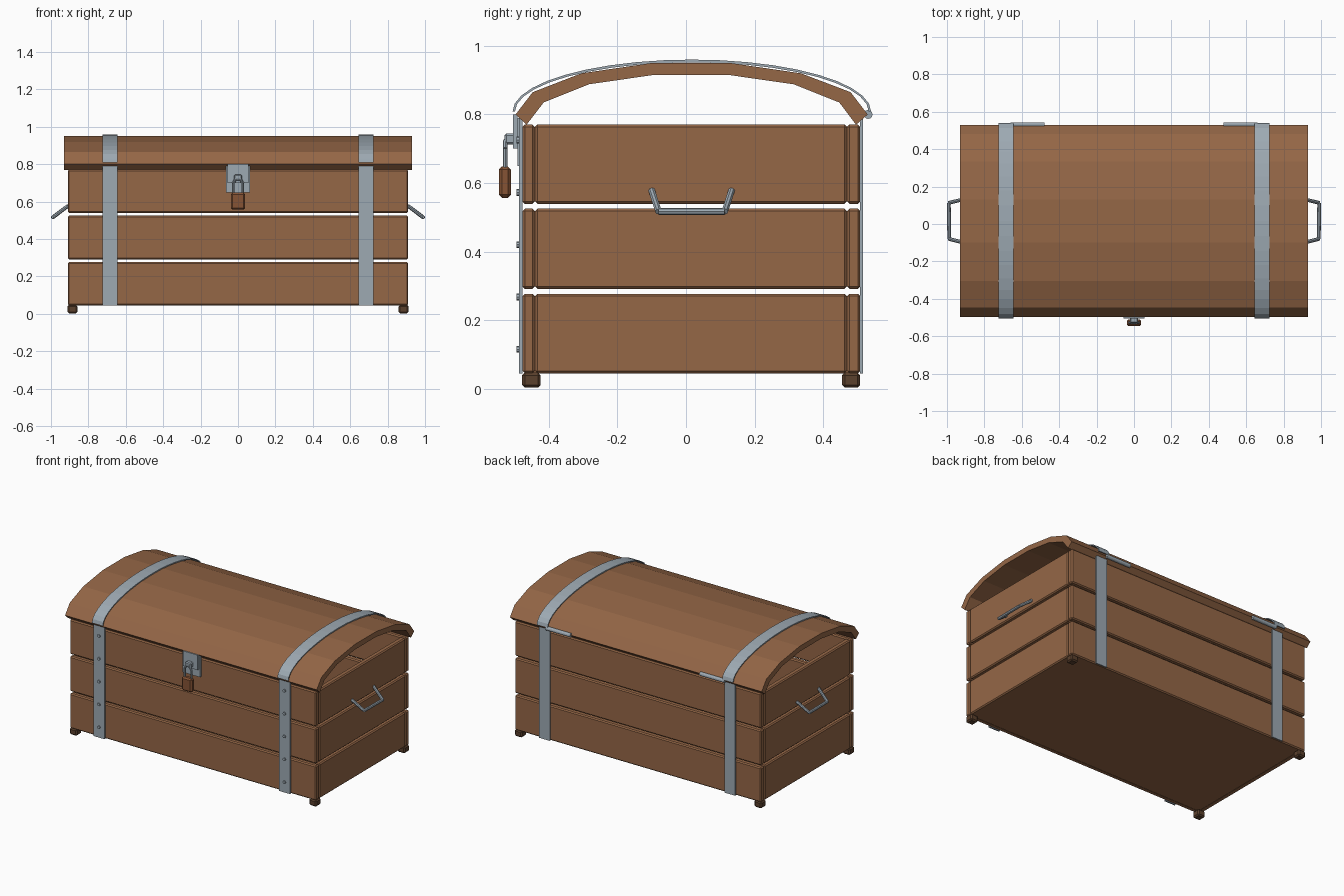
import bpy, bmesh, math
from mathutils import Vector

if "Cube" in bpy.data.objects:
    bpy.data.objects.remove(bpy.data.objects["Cube"])


def material(name, rgb):
    m = bpy.data.materials.new(name)
    m.diffuse_color = (*rgb, 1)
    m.use_nodes = True
    m.node_tree.nodes["Principled BSDF"].inputs["Base Color"].default_value = m.diffuse_color
    return m


WOOD = material("brown wood", (0.30, 0.135, 0.062))
DARK = material("dark wood", (0.105, 0.052, 0.026))
METAL = material("grey metal", (0.34, 0.40, 0.45))
LOCK = material("lock brown", (0.24, 0.088, 0.035))


def finish(name, bm, mat):
    bmesh.ops.recalc_face_normals(bm, faces=bm.faces)
    me = bpy.data.meshes.new(name)
    bm.to_mesh(me)
    bm.free()
    ob = bpy.data.objects.new(name, me)
    ob.data.materials.append(mat)
    bpy.context.collection.objects.link(ob)
    return ob


def box(name, x0, x1, y0, y1, z0, z1, mat, bevel=0.0):
    bm = bmesh.new()
    bmesh.ops.create_cube(bm, size=1)
    for v in bm.verts:
        v.co = ((x0 + x1) / 2 + v.co.x * (x1 - x0),
                (y0 + y1) / 2 + v.co.y * (y1 - y0),
                (z0 + z1) / 2 + v.co.z * (z1 - z0))
    if bevel:
        bmesh.ops.bevel(bm, geom=bm.edges[:], offset=bevel, segments=1, affect='EDGES')
    return finish(name, bm, mat)


def arch(name, outer, inner, x0, x1, mat):
    """Curved sheet between an outer and an inner (y, z) line, extruded along x."""
    bm = bmesh.new()
    rows = [[bm.verts.new((x, *p)) for x, line in ((x0, outer), (x1, outer), (x1, inner), (x0, inner))
             for p in (line[i],)] for i in range(len(outer))]
    for a, b in zip(rows, rows[1:]):
        for k in range(4):
            bm.faces.new((a[k], a[(k + 1) % 4], b[(k + 1) % 4], b[k]))
    bm.faces.new(rows[0])
    bm.faces.new(rows[-1])
    return finish(name, bm, mat)


def rod(name, points, r, mat, sides=8):
    """Straight round rods joined end to end."""
    bm = bmesh.new()
    for a, b in zip(points, points[1:]):
        a, b = Vector(a), Vector(b)
        new = bmesh.ops.create_cone(bm, cap_ends=True, segments=sides, radius1=r, radius2=r,
                                    depth=(b - a).length)["verts"]
        q = (b - a).to_track_quat('Z', 'Y')
        for v in new:
            v.co = q @ v.co + (a + b) / 2
    return finish(name, bm, mat)


# Plank walls with open gaps between the rows
for i, (z0, z1) in enumerate(((0.045, 0.277), (0.291, 0.525), (0.539, 0.771))):
    box(f"front_plank_{i}", -0.91, 0.91, -0.477, -0.441, z0, z1, WOOD, 0.007)
    box(f"back_plank_{i}", -0.91, 0.91, 0.47, 0.508, z0, z1, WOOD, 0.007)
    for s in (-1, 1):
        xs = sorted((s * 0.872, s * 0.91))
        box(f"side_plank_{i}", *xs, -0.44, 0.469, z0, z1, WOOD, 0.007)

# Floor and feet
box("floor", -0.885, 0.885, -0.455, 0.485, 0.046, 0.08, WOOD)
for s in (-1, 1):
    for y0, y1 in ((-0.478, -0.424), (0.455, 0.508)):
        xs = sorted((s * 0.858, s * 0.912))
        box("foot", *xs, y0, y1, 0.003, 0.047, DARK, 0.008)

# Arched lid, open at both ends
outer = [(-0.497, 0.80), (-0.447, 0.865), (-0.305, 0.92), (-0.1, 0.95),
         (0.13, 0.95), (0.335, 0.92), (0.48, 0.865), (0.53, 0.80)]
inner = [(-0.465, 0.77), (-0.415, 0.835), (-0.283, 0.888), (-0.096, 0.915),
         (0.126, 0.915), (0.314, 0.888), (0.447, 0.835), (0.496, 0.77)]
arch("lid", outer, inner, -0.93, 0.93, WOOD)


def strap_line(a, h, n=20):
    return [(0.017 - a * math.cos(math.pi * i / n), 0.808 + h * math.sin(math.pi * i / n))
            for i in range(n + 1)]


# Metal straps, rivets and hinges
for s in (-1, 1):
    x0, x1 = s * 0.685 - 0.04, s * 0.685 + 0.04
    arch("lid_strap", strap_line(0.523, 0.152), strap_line(0.516, 0.144), x0, x1, METAL)
    box("front_strap", x0, x1, -0.487, -0.477, 0.045, 0.80, METAL)
    box("back_strap", x0, x1, 0.508, 0.516, 0.045, 0.79, METAL)
    for k in range(5):
        z = 0.115 + 0.1525 * k
        rod("rivet", [(s * 0.685, -0.485, z), (s * 0.685, -0.494, z)], 0.01, METAL)
    rod("hinge_pin", [(s * 0.478, 0.531, 0.80), (s * 0.66, 0.531, 0.80)], 0.013, METAL, 12)

# Hasp, staple and padlock
box("hasp", -0.055, 0.055, -0.504, -0.492, 0.70, 0.80, METAL)
box("lock_plate", -0.064, 0.064, -0.492, -0.477, 0.65, 0.79, METAL)
box("staple", -0.022, 0.022, -0.53, -0.495, 0.712, 0.745, METAL, 0.006)
rod("shackle", [(-0.025, -0.527, 0.64), (-0.025, -0.527, 0.70), (-0.012, -0.527, 0.722),
                (0.012, -0.527, 0.722), (0.025, -0.527, 0.70), (0.025, -0.527, 0.64)], 0.007, METAL)
box("padlock_body", -0.038, 0.038, -0.546, -0.51, 0.557, 0.648, LOCK, 0.009)

# Drop handles on both ends
for s in (-1, 1):
    rod("handle", [(s * 0.908, -0.1, 0.578), (s * 0.988, -0.08, 0.517),
                   (s * 0.99, 0.113, 0.517), (s * 0.908, 0.133, 0.578)], 0.01, METAL)
